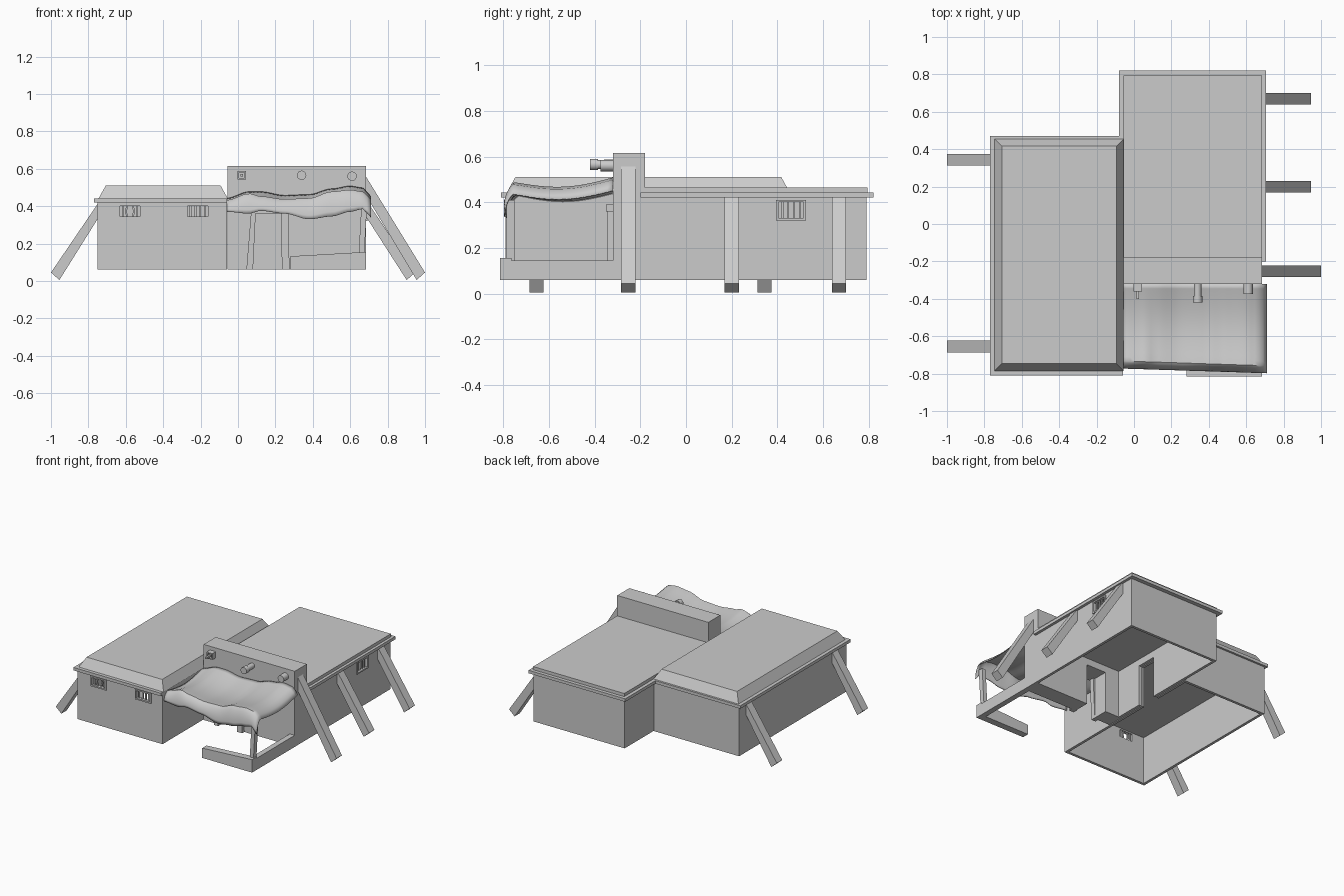
import bpy, bmesh, math
from mathutils import Vector

cube = bpy.data.objects.get("Cube")
if cube:
    bpy.data.objects.remove(cube, do_unlink=True)

GREY = (0.6, 0.6, 0.6, 1)
mat = bpy.data.materials.new("plain grey")
mat.use_nodes = True
mat.diffuse_color = GREY
mat.node_tree.nodes["Principled BSDF"].inputs["Base Color"].default_value = GREY


def finish(name, bm):
    bmesh.ops.recalc_face_normals(bm, faces=bm.faces)
    me = bpy.data.meshes.new(name)
    bm.to_mesh(me)
    bm.free()
    me.materials.append(mat)
    ob = bpy.data.objects.new(name, me)
    bpy.context.collection.objects.link(ob)
    return ob


def box(name, x, y, z, inset=0):
    """Box from (min, max) ranges; inset narrows the top to make a hip."""
    bm = bmesh.new()
    bmesh.ops.create_cube(bm, size=1)
    for v in bm.verts:
        i = [int(c > 0) for c in v.co]
        k = inset * i[2]
        v.co = (x[i[0]] + k * (1 - 2 * i[0]), y[i[1]] + k * (1 - 2 * i[1]), z[i[2]])
    return finish(name, bm)


def prism(name, outline, y):
    """Extrude an x-z outline along y."""
    bm = bmesh.new()
    f = bm.faces.new([bm.verts.new((px, y[0], pz)) for px, pz in outline])
    ext = bmesh.ops.extrude_face_region(bm, geom=[f])["geom"]
    bmesh.ops.translate(bm, vec=(0, y[1] - y[0], 0),
                        verts=[g for g in ext if isinstance(g, bmesh.types.BMVert)])
    return finish(name, bm)


def cut(target, *ranges):
    cutter = box("cutter", *ranges)
    cutter.hide_render = True
    mod = target.modifiers.new("cut", "BOOLEAN")
    mod.operation = "DIFFERENCE"
    mod.solver = "EXACT"
    mod.object = cutter
    bpy.context.view_layer.objects.active = target
    bpy.ops.object.modifier_apply(modifier=mod.name)
    bpy.data.objects.remove(cutter, do_unlink=True)


def pipe(name, x, z, r, y, sides=16):
    bm = bmesh.new()
    bmesh.ops.create_cone(bm, cap_ends=True, segments=sides, radius1=r, radius2=r, depth=y[1] - y[0])
    for v in bm.verts:
        v.co = (x + v.co.x, (y[0] + y[1]) / 2 + v.co.z, z + v.co.y)
    ob = finish(name, bm)
    smooth(ob)
    return ob


def smooth(ob):
    bpy.ops.object.select_all(action="DESELECT")
    ob.select_set(True)
    bpy.context.view_layer.objects.active = ob
    bpy.ops.object.shade_smooth_by_angle(angle=math.radians(40))


# Hollow wall shells, open underneath
BASE, EAVE = 0.06, 0.42
west = box("west_walls", (-0.75, -0.06), (-0.79, 0.455), (BASE, EAVE))
cut(west, (-0.73, -0.08), (-0.77, 0.435), (0, 0.41))
east = box("east_walls", (-0.055, 0.685), (-0.32, 0.79), (BASE, EAVE))
cut(east, (-0.035, 0.665), (-0.2, 0.77), (0, 0.41))

# Doorways: front entrance and passage between the halves
cut(east, (0.08, 0.24), (-0.4, -0.1), (0, 0.36))
for shell in (west, east):
    cut(shell, (-0.12, 0), (0.01, 0.16), (0, 0.36))
prism("door_jamb_right", [(0.045, BASE), (0.08, BASE), (0.095, 0.37), (0.07, 0.37)], (-0.345, -0.31))
prism("door_jamb_left", [(0.235, BASE), (0.275, BASE), (0.27, 0.37), (0.23, 0.37)], (-0.345, -0.31))
box("door_lintel", (0.06, 0.28), (-0.35, -0.31), (0.36, 0.39))

# Roofs
box("west_eave", (-0.77, -0.06), (-0.81, 0.47), (EAVE, 0.442))
box("west_hip_roof", (-0.745, -0.055), (-0.785, 0.455), (0.442, 0.51), 0.038)
box("east_eave", (-0.08, 0.705), (-0.2, 0.82), (EAVE, 0.442))
box("east_flat_roof", (-0.055, 0.685), (-0.2, 0.795), (0.442, 0.465))
box("parapet", (-0.055, 0.685), (-0.32, -0.18), (EAVE, 0.615))


# Barred windows: cut opening, thin frame, upright bars
def window(name, shell, axis, wall, out, a, z, bent=False):
    def part(label, along, depth, height):
        rng = (along, depth) if axis == "x" else (depth, along)
        return box(f"{name}_{label}", *rng, height)
    t = 0.01
    lo, hi = sorted((wall - out * 0.05, wall + out * 0.05))
    inner = (a[0] + t, a[1] - t)
    cut(shell, *((inner, (lo, hi)) if axis == "x" else ((lo, hi), inner)), (z[0] + t, z[1] - t))
    face = sorted((wall - out * 0.005, wall + out * 0.008))
    for i, zz in enumerate(((z[0], z[0] + t), (z[1] - t, z[1]))):
        part(f"rail_{i}", a, face, zz)
    for i, s in enumerate((a[0], a[1] - t)):
        part(f"side_{i}", (s, s + t), face, (z[0] + t, z[1] - t))
    depth = sorted((wall - out * 0.015, wall - out * 0.005))
    for i in range(1, 5):
        c = a[0] + (a[1] - a[0]) * i / 5
        if bent and i in (2, 3):
            b, m = (-0.01 if i == 2 else 0.01), (z[0] + z[1]) / 2
            w = 0.005
            prism(f"{name}_bar_{i}", [(c - w, z[0]), (c + w, z[0]), (c + b + w, m), (c + w, z[1]),
                                      (c - w, z[1]), (c + b - w, m)], depth)
        else:
            part(f"bar_{i}", (c - 0.005, c + 0.005), depth, z)


window("front_window_right", west, "x", -0.79, -1, (-0.64, -0.515), (0.335, 0.41), bent=True)
window("front_window_left", west, "x", -0.79, -1, (-0.28, -0.15), (0.335, 0.41))
window("side_window", east, "y", 0.685, 1, (0.395, 0.525), (0.32, 0.41))


# Slanting props against the side walls
def prop(name, wall, top, drop, foot, y):
    s = 1 if foot > 0 else -1
    prism(name, [(wall, top), (foot, 0.045), (foot - s * 0.045, 0.005), (wall, top - drop)], (y - 0.031, y + 0.031))


prop("tall_prop", 0.68, 0.565, 0.1, 1.0, -0.253)
prop("middle_prop", 0.68, 0.44, 0.09, 0.947, 0.2)
prop("back_prop", 0.68, 0.44, 0.09, 0.947, 0.67)
prop("west_back_prop", -0.745, 0.42, 0.08, -1.0, 0.343)
prop("west_front_prop", -0.745, 0.42, 0.08, -1.0, -0.655)

# Spouts on the parapet
pipe("middle_spout", 0.34, 0.565, 0.02, (-0.39, -0.31))
pipe("middle_spout_cap", 0.34, 0.565, 0.025, (-0.42, -0.385))
pipe("left_spout", 0.61, 0.56, 0.025, (-0.375, -0.31))
square = box("square_spout", (-0.003, 0.043), (-0.36, -0.31), (0.542, 0.588))
cut(square, (0.005, 0.035), (-0.4, -0.33), (0.55, 0.58))
box("square_spout_core", (0.013, 0.027), (-0.4, -0.32), (0.558, 0.572))

# Low yard wall and awning post
prism("yard_wall_front", [(0.28, BASE), (0.685, BASE), (0.685, 0.155), (0.28, 0.132)], (-0.815, -0.765))
side = box("yard_wall_side", (0.645, 0.685), (-0.77, -0.315), (BASE, 0.145))
prism("awning_post", [(0.645, 0.14), (0.675, 0.14), (0.69, 0.41), (0.66, 0.41)], (-0.785, -0.75))

# Draped awning: x, height at the wall, height at the front fold, hem height
ROWS = [(-0.06, 0.44, 0.43, 0.37), (0.06, 0.475, 0.465, 0.36), (0.12, 0.475, 0.45, 0.375),
        (0.25, 0.455, 0.435, 0.36), (0.38, 0.46, 0.44, 0.33), (0.5, 0.49, 0.475, 0.345),
        (0.6, 0.505, 0.485, 0.37), (0.67, 0.495, 0.475, 0.385), (0.71, 0.45, 0.435, 0.34)]


def sample(x):
    for p, q in zip(ROWS, ROWS[1:]):
        if x <= q[0] + 1e-6:
            t = (x - p[0]) / (q[0] - p[0])
            t = t * t * (3 - 2 * t)
            return [u + (v - u) * t for u, v in zip(p[1:], q[1:])]


def cloth_point(u, v):
    x = -0.06 + 0.77 * u
    back, fold, hem = sample(x)
    lip = -0.76 - 0.025 * u
    if v < 0.7:
        t = v / 0.7
        return x, -0.32 + (lip + 0.35) * t, back + (fold - back) * t - 0.03 * math.sin(math.pi * t)
    t = (v - 0.7) / 0.3
    return x, lip + 0.03 - 0.04 * math.sin(t * math.pi / 2), fold + (hem - fold) * t ** 1.4


NU, NV = 36, 24
bm = bmesh.new()
grid = [[bm.verts.new(cloth_point(i / NU, j / NV)) for j in range(NV + 1)] for i in range(NU + 1)]
for i in range(NU):
    for j in range(NV):
        bm.faces.new((grid[i][j], grid[i + 1][j], grid[i + 1][j + 1], grid[i][j + 1]))
awning = finish("awning", bm)
thick = awning.modifiers.new("thickness", "SOLIDIFY")
thick.thickness = 0.006
thick.offset = 0
smooth(awning)
